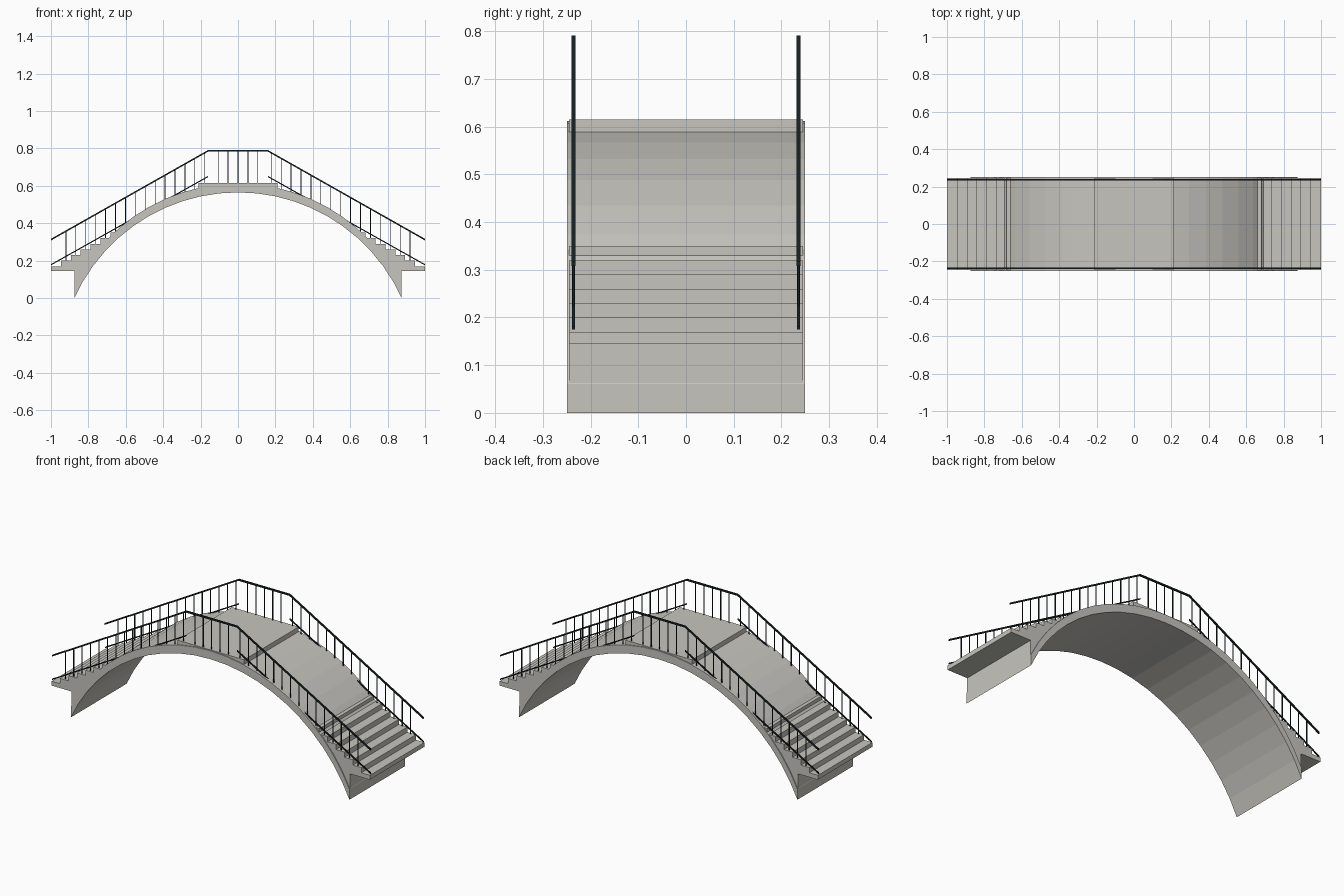
import bpy, bmesh, math

cube = bpy.data.objects.get("Cube")
if cube:
    bpy.data.objects.remove(cube)


def material(name, rgb):
    m = bpy.data.materials.new(name)
    m.use_nodes = True
    m.diffuse_color = (*rgb, 1)
    m.node_tree.nodes["Principled BSDF"].inputs["Base Color"].default_value = (*rgb, 1)
    return m


CONCRETE = material("pale concrete", (0.57, 0.56, 0.52))
IRON = material("dark iron", (0.010, 0.017, 0.019))


def add_prism(bm, profile, y0, y1):
    """Extrude a closed (x, z) profile from y0 to y1."""
    face = bm.faces.new([bm.verts.new((x, y0, z)) for x, z in profile])
    out = bmesh.ops.extrude_face_region(bm, geom=[face])
    verts = [v for v in out["geom"] if isinstance(v, bmesh.types.BMVert)]
    bmesh.ops.translate(bm, vec=(0, y1 - y0, 0), verts=verts)


def build(name, mat, prisms):
    bm = bmesh.new()
    for profile, y0, y1 in prisms:
        add_prism(bm, profile, y0, y1)
    bmesh.ops.recalc_face_normals(bm, faces=bm.faces)
    mesh = bpy.data.meshes.new(name)
    bm.to_mesh(mesh)
    bm.free()
    mesh.materials.append(mat)
    obj = bpy.data.objects.new(name, mesh)
    bpy.context.collection.objects.link(obj)
    return obj


def arc(radius, centre_z, half_span, steps):
    limit = math.asin(half_span / radius)
    angles = [limit * (2 * i / steps - 1) for i in range(steps + 1)]
    return [(radius * math.sin(a), centre_z + radius * math.cos(a)) for a in angles]


def band(path, thick):
    """Closed strip of constant vertical thickness around a path."""
    h = thick / 2
    return [(x, z + h) for x, z in path] + [(x, z - h) for x, z in reversed(path)]


# Arch slab: underside and top arcs joined by vertical feet
FOOT = 0.875
under = arc(0.96, -0.395, FOOT, 22)
over = arc(0.97, -0.358, FOOT, 22)
build("arch", CONCRETE, [(under + over[::-1], -0.25, 0.25)])

# Flat landing on the crown
build("landing", CONCRETE,
      [([(-0.21, 0.58), (0.21, 0.58), (0.21, 0.615), (-0.21, 0.615)], -0.245, 0.245)])

# Stair blocks at both ends
TREAD, RISE, STEPS = 0.053, 0.03, 7
stair = [(FOOT - 0.001, 0.145), (1, 0.145)]
for k in range(STEPS):
    z = 0.17 + RISE * k
    stair += [(1 - TREAD * k, z), (max(1 - TREAD * (k + 1), 0.66), z)]
stair += [(0.66, 0.33), (0.76, 0.218), (0.85, 0.08), (FOOT - 0.001, 0.055)]
for side, s in (("left", 1), ("right", -1)):
    build(side + "_stairs", CONCRETE, [([(s * x, z) for x, z in stair], -0.245, 0.245)])


def rail_z(x):
    return 0.787 - 0.565 * max(abs(x) - 0.16, 0)


def floor_z(x):
    x = abs(x)
    if x > 0.68:
        return 0.17 + RISE * int((1 - x) / TREAD)
    return math.sqrt(0.97 ** 2 - x * x) - 0.358


# Railings: handrail, sloping lower rails and upright bars on each side
slope_posts = [0.92 - TREAD * j for j in range(15)]
post_xs = [0] + [s * x for s in (1, -1) for x in slope_posts + [TREAD, 2 * TREAD]]
for side, y in (("front", -0.236), ("back", 0.236)):
    path = [(x, rail_z(x)) for x in (-1, -0.16, 0.16, 1)]
    build(side + "_handrail", IRON, [(band(path, 0.009), y - 0.004, y + 0.004)])

    lower = [band([(s * 0.16, 0.65), (s * 1, 0.178)], 0.007) for s in (1, -1)]
    build(side + "_lower_rails", IRON, [(p, y - 0.003, y + 0.003) for p in lower])

    bars = []
    w = 0.002
    for x in post_xs:
        lo, hi = floor_z(x) - 0.01, rail_z(x)
        bars.append(([(x - w, lo), (x + w, lo), (x + w, hi), (x - w, hi)], y - w, y + w))
    build(side + "_balusters", IRON, bars)
